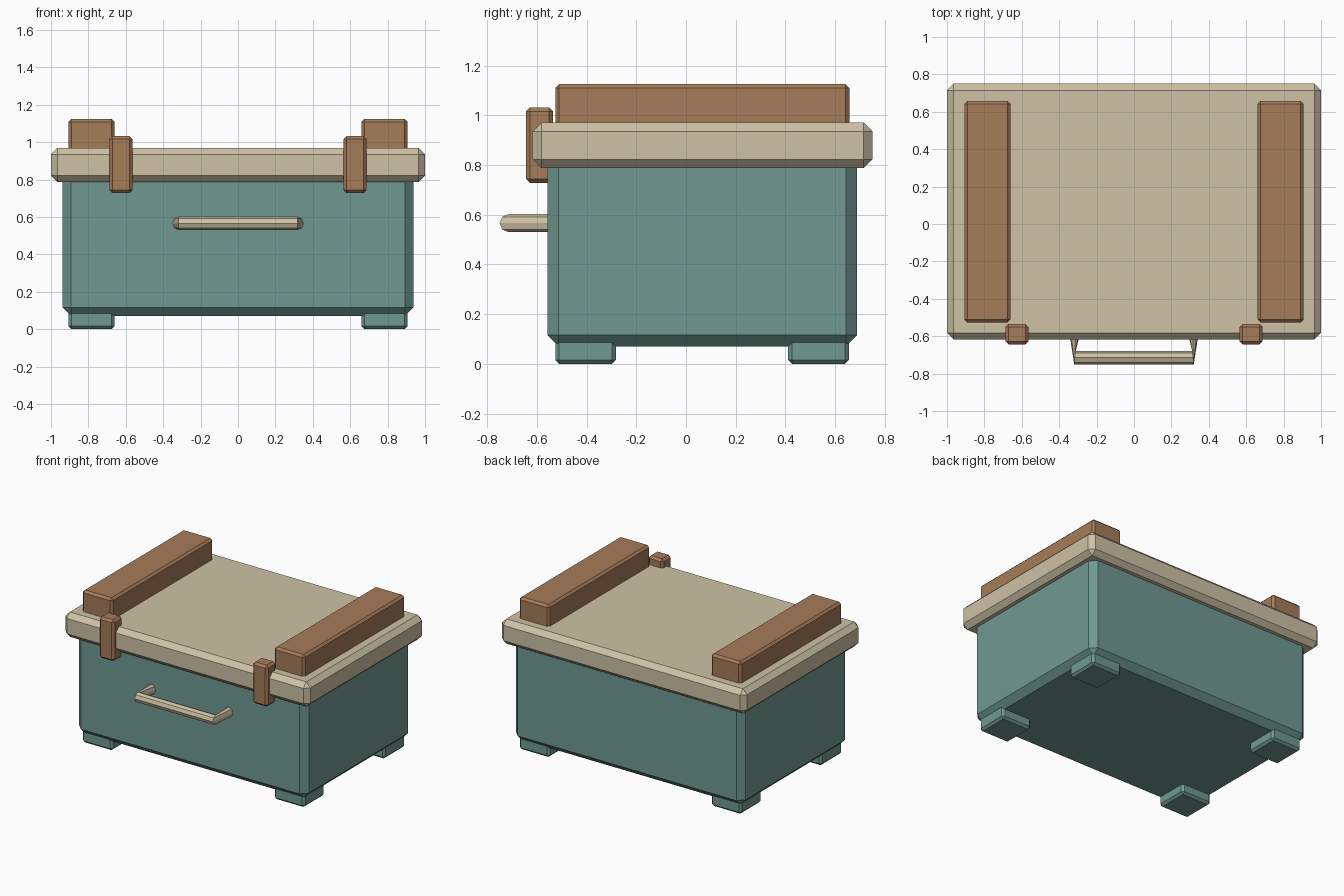
import bpy, bmesh
from math import cos, sin, pi

if "Cube" in bpy.data.objects:
    bpy.data.objects.remove(bpy.data.objects["Cube"])


def material(name, rgb):
    m = bpy.data.materials.new(name)
    m.diffuse_color = (*rgb, 1)
    m.use_nodes = True
    m.node_tree.nodes["Principled BSDF"].inputs["Base Color"].default_value = m.diffuse_color
    return m


teal = material("teal", (0.16, 0.32, 0.28))
cream = material("cream", (0.62, 0.54, 0.38))
brown = material("brown", (0.38, 0.20, 0.10))


def add_object(name, bm, mat):
    bmesh.ops.recalc_face_normals(bm, faces=bm.faces)
    mesh = bpy.data.meshes.new(name)
    bm.to_mesh(mesh)
    bm.free()
    mesh.materials.append(mat)
    obj = bpy.data.objects.new(name, mesh)
    bpy.context.collection.objects.link(obj)
    return obj


def box(name, x, y, z, bevel, mat):
    """Chamfered box given by (min, max) on each axis."""
    bm = bmesh.new()
    bmesh.ops.create_cube(bm, size=1)
    for v in bm.verts:
        v.co = [(a + b) / 2 + c * (b - a) for c, (a, b) in zip(v.co, (x, y, z))]
    obj = add_object(name, bm, mat)
    mod = obj.modifiers.new("chamfer", 'BEVEL')
    mod.width = bevel
    mod.segments = 1
    return obj


# Main body and overhanging lid
box("body", (-0.937, 0.937), (-0.558, 0.688), (0.07, 0.85), 0.045, teal)
box("lid", (-1, 1), (-0.617, 0.75), (0.787, 0.97), 0.035, cream)

# Parts repeated on left and right
for side, s in (("left", -1), ("right", 1)):
    def span(a, b):
        return tuple(sorted((s * a, s * b)))
    box(f"lid_rail_{side}", span(0.66, 0.907), (-0.526, 0.658), (0.94, 1.125), 0.016, brown)
    box(f"latch_{side}", span(0.565, 0.688), (-0.643, -0.535), (0.727, 1.032), 0.016, brown)
    for end, y in (("front", (-0.526, -0.281)), ("back", (0.411, 0.656))):
        box(f"foot_{end}_{side}", span(0.66, 0.907), y, (0, 0.13), 0.016, teal)

# Handle: eight-sided tube lofted from wall rings to rings at the corners
SIDES, R, Z = 8, 0.036, 0.566
bm = bmesh.new()
rings = []
for s, wall in ((-1, True), (-1, False), (1, False), (1, True)):
    ring = []
    for i in range(SIDES):
        c, d = R * cos(2 * pi * i / SIDES), R * sin(2 * pi * i / SIDES)
        if wall:
            co = (s * (0.315 + c), -0.55, Z + d)
        else:
            co = (s * (0.316 + 0.1 * c), -0.714 - c, Z + d)
        ring.append(bm.verts.new(co))
    rings.append(ring)
for a, b in zip(rings, rings[1:]):
    for i in range(SIDES):
        j = (i + 1) % SIDES
        bm.faces.new((a[i], a[j], b[j], b[i]))
bm.faces.new(rings[0])
bm.faces.new(rings[-1])
add_object("handle", bm, cream)
